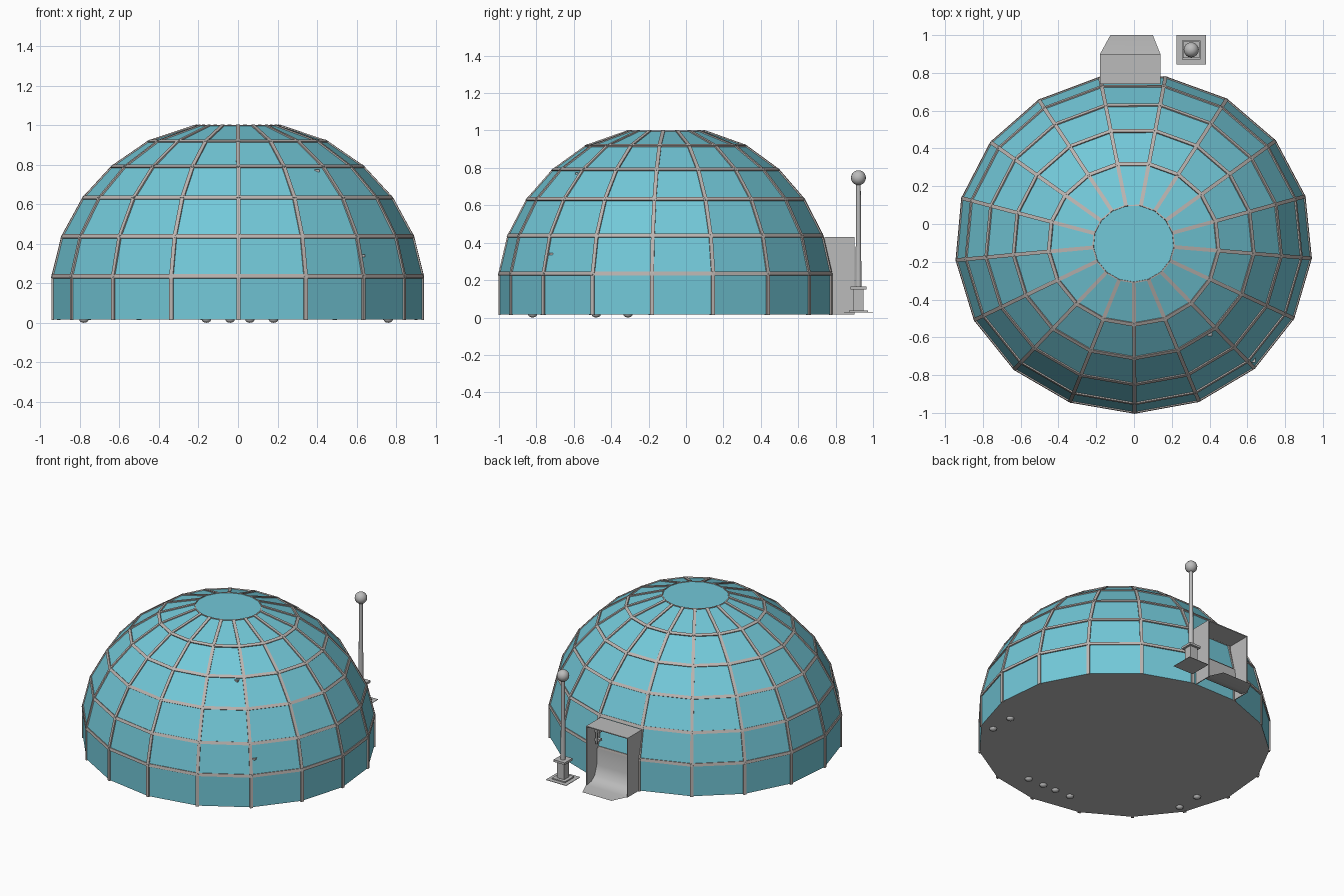
import bpy, bmesh, math
from mathutils import Vector, Matrix

cube = bpy.data.objects.get("Cube")
if cube:
    bpy.data.objects.remove(cube, do_unlink=True)


def material(name, rgb):
    m = bpy.data.materials.new(name)
    m.use_nodes = True
    m.diffuse_color = (*rgb, 1)
    m.node_tree.nodes["Principled BSDF"].inputs["Base Color"].default_value = (*rgb, 1)
    return m


glass = material("teal_glass", (0.17, 0.58, 0.69))
frame_grey = material("frame_grey", (0.50, 0.46, 0.44))
grey = material("light_grey", (0.50, 0.50, 0.50))


def finish(name, bm, mat, smooth=False):
    mesh = bpy.data.meshes.new(name)
    bm.normal_update()
    bm.to_mesh(mesh)
    bm.free()
    ob = bpy.data.objects.new(name, mesh)
    bpy.context.collection.objects.link(ob)
    mesh.materials.append(mat)
    for p in mesh.polygons:
        p.use_smooth = smooth
    return ob


def add_box(bm, lo, hi):
    lo, hi = Vector(lo), Vector(hi)
    size = hi - lo
    bmesh.ops.create_cube(bm, size=1, matrix=Matrix.Translation((lo + hi) / 2) @ Matrix.Diagonal((*size, 1)))


def box(name, lo, hi, mat):
    bm = bmesh.new()
    add_box(bm, lo, hi)
    return finish(name, bm, mat)


def add_beam(bm, a, b, out, width, height):
    # Rectangular bar from a to b, its flat side facing out
    along = (b - a).normalized()
    side = along.cross(out).normalized()
    up = side.cross(along)
    rot = Matrix((side, along, up)).transposed().to_4x4()
    scale = Matrix.Diagonal((width, (b - a).length + width * 0.4, height, 1))
    bmesh.ops.create_cube(bm, size=1, matrix=Matrix.Translation((a + b) / 2) @ rot @ scale)


# Faceted dome: slightly flattened rings of seventeen points
SIDES = 17
CENTRE = Vector((-0.002, -0.104, 0.1))
PROFILE = [(0.94, 0.017), (0.94, 0.235), (0.89, 0.437), (0.783, 0.632),
           (0.637, 0.79), (0.45, 0.918), (0.216, 0.996)]


def ring_point(r, z, i):
    a = math.radians(-89.7) + i * math.tau / SIDES
    return Vector((CENTRE.x + r * math.cos(a), CENTRE.y + 0.95 * r * math.sin(a), z))


rings = [[ring_point(r, z, i) for i in range(SIDES)] for r, z in PROFILE]

bm = bmesh.new()
verts = [[bm.verts.new(p) for p in ring] for ring in rings]
for low, high in zip(verts, verts[1:]):
    for i in range(SIDES):
        j = (i + 1) % SIDES
        bm.faces.new((low[i], low[j], high[j], high[i]))
bm.faces.new(verts[-1])
finish("dome_glass", bm, glass)

bm = bmesh.new()
bm.faces.new([bm.verts.new(p) for p in reversed(rings[0])])
finish("dome_floor", bm, grey)

# Lattice of bars over the dome edges
bm = bmesh.new()
for k, ring in enumerate(rings):
    top = k == len(rings) - 1
    for i in range(SIDES):
        a, b = ring[i], ring[(i + 1) % SIDES]
        if k > 0:
            add_beam(bm, a, b, (a + b) / 2 - CENTRE, 0.007 if top else 0.02, 0.007 if top else 0.012)
        if not top:
            c = rings[k + 1][i]
            add_beam(bm, a, c, (a + c) / 2 - CENTRE, 0.02, 0.012)
finish("dome_frame", bm, frame_grey)

# Entrance porch at the back
L, R, INNER, OUTER, H, T = -0.18, 0.14, 0.74, 0.9, 0.43, 0.006
box("porch_roof", (L, INNER, H - T), (R, OUTER, H), grey)
box("porch_right_wall", (L, INNER, 0.017), (L + T, OUTER, H), grey)
box("porch_left_wall", (R - T, INNER, 0.017), (R, OUTER, H), grey)

# Curved ramp sweeping from the door down to the tapered step
bm = bmesh.new()
sweep = [(L, R, 0.787, 0.235), (L, R, 0.792, 0.12), (L, R, 0.815, 0.055), (L, R, 0.85, 0.028),
         (L, R, 0.9, 0.02), (-0.125, 0.1, 1.0, 0.017)]
rows = [(bm.verts.new((l, y, z)), bm.verts.new((r, y, z))) for l, r, y, z in sweep]
for p, q in zip(rows, rows[1:]):
    bm.faces.new((p[0], q[0], q[1], p[1]))
finish("porch_ramp", bm, grey, True)

bm = bmesh.new()
add_box(bm, (0.095, 0.79, 0.30), (0.13, 0.82, 0.315))
add_box(bm, (0.095, 0.79, 0.36), (0.13, 0.82, 0.375))
add_box(bm, (0.11, 0.81, 0.28), (0.122, 0.822, 0.39))
finish("door_handle", bm, grey)

# Lamp post beside the porch
LX, LY = 0.303, 0.922
for name, half, z0, z1 in (("lamp_ground_plate", 0.078, 0.027, 0.030),
                           ("lamp_foot_plate", 0.05, 0.030, 0.038),
                           ("lamp_plinth", 0.028, 0.038, 0.15),
                           ("lamp_collar", 0.043, 0.15, 0.165)):
    box(name, (LX - half, LY - half, z0), (LX + half, LY + half, z1), grey)

bm = bmesh.new()
bmesh.ops.create_cone(bm, cap_ends=True, segments=12, radius1=0.016, radius2=0.012, depth=0.56,
                      matrix=Matrix.Translation((LX, LY, 0.44)))
finish("lamp_pole", bm, grey, True)
bpy.context.view_layer.objects.active = bpy.data.objects["lamp_pole"]
bpy.data.objects["lamp_pole"].select_set(True)
bpy.ops.object.shade_smooth_by_angle()

bm = bmesh.new()
bmesh.ops.create_uvsphere(bm, u_segments=16, v_segments=10, radius=0.04,
                          matrix=Matrix.Translation((LX, LY, 0.747)))
finish("lamp_globe", bm, grey, True)

# Small rounded feet under the floor
bm = bmesh.new()
feet = [(x, -0.82) for x in (-0.16, -0.04, 0.06, 0.18)] + [(x, y) for x in (-0.78, 0.76) for y in (-0.31, -0.48)]
for x, y in feet:
    bmesh.ops.create_uvsphere(bm, u_segments=10, v_segments=6, radius=1,
                              matrix=Matrix.Translation((x, y, 0.017)) @ Matrix.Diagonal((0.025, 0.025, 0.017, 1)))
finish("floor_feet", bm, grey, True)

# Tiny latches on the glass
bm = bmesh.new()
for x, y, z in ((0.40, -0.58, 0.77), (0.63, -0.72, 0.34)):
    add_box(bm, (x - 0.012, y - 0.012, z - 0.006), (x + 0.012, y + 0.012, z + 0.006))
finish("panel_latches", bm, grey)
